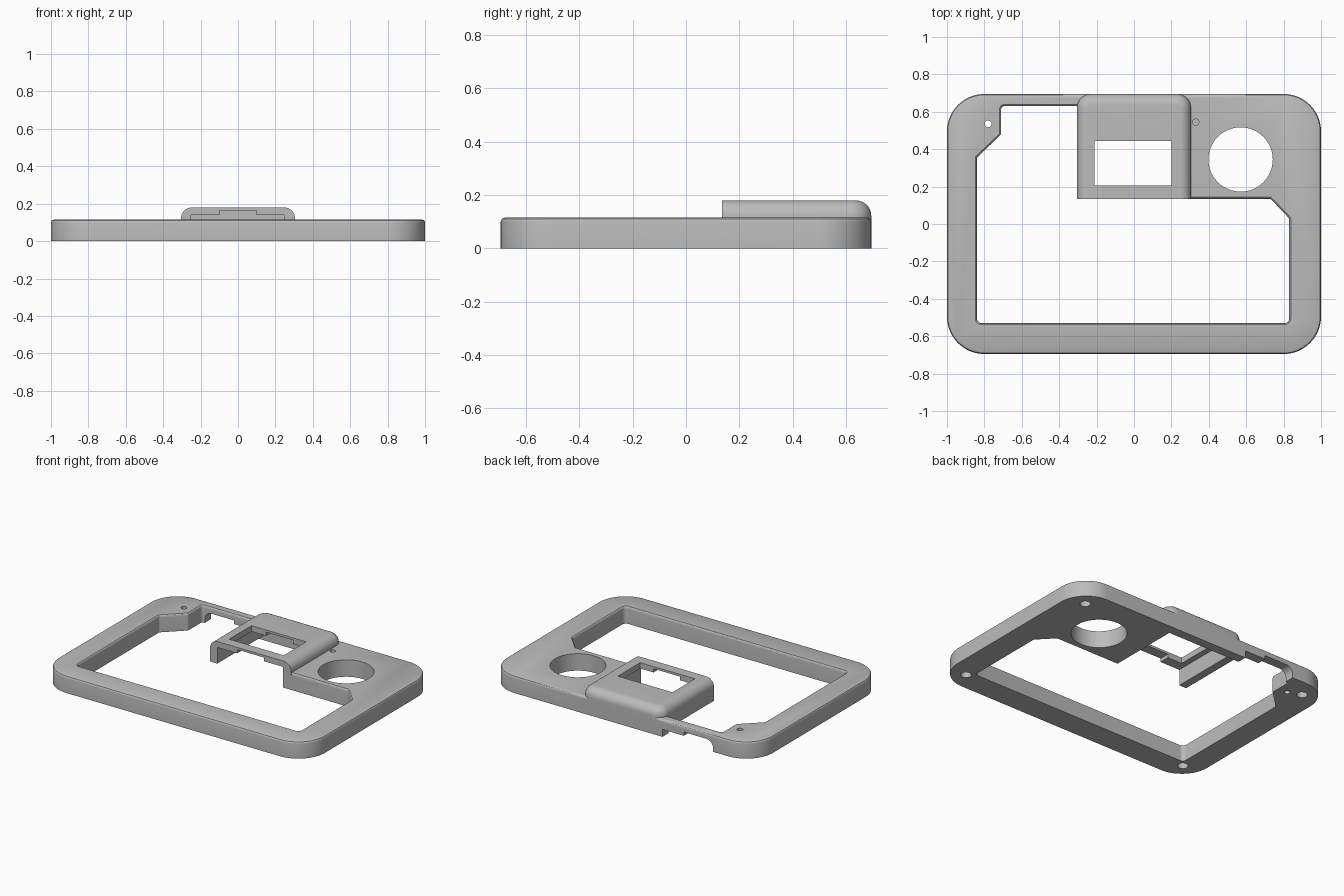
import bpy, bmesh, math
from mathutils import Vector, Matrix

cube = bpy.data.objects.get("Cube")
if cube:
    bpy.data.objects.remove(cube, do_unlink=True)

grey = bpy.data.materials.new("plain_grey")
grey.use_nodes = True
grey.diffuse_color = (0.5, 0.5, 0.5, 1)
grey.node_tree.nodes["Principled BSDF"].inputs["Base Color"].default_value = (0.5, 0.5, 0.5, 1)


def rounded(corners, steps=10):
    """Counter-clockwise outline from (x, y, radius) corners."""
    pts = []
    for i, (x, y, r) in enumerate(corners):
        p = Vector((x, y))
        if r == 0:
            pts.append(p)
            continue
        a = (Vector(corners[i - 1][:2]) - p).normalized()
        b = (Vector(corners[(i + 1) % len(corners)][:2]) - p).normalized()
        half = a.angle(b) / 2
        centre = p + (a + b).normalized() * r / math.sin(half)
        t = r / math.tan(half)
        start, end = p + a * t - centre, p + b * t - centre
        for k in range(steps + 1):
            pts.append(centre + start.lerp(end, k / steps).normalized() * r)
    return pts


def inset(pts, d):
    """Move an outline inwards by d with mitred corners."""
    out = []
    for i, p in enumerate(pts):
        e1 = (p - pts[i - 1]).normalized()
        e2 = (pts[(i + 1) % len(pts)] - p).normalized()
        n1, n2 = Vector((-e1.y, e1.x)), Vector((-e2.y, e2.x))
        out.append(p + (n1 + n2) * d / (1 + n1.dot(n2)))
    return out


def prism(name, pts, layers, matrix=None):
    """Solid through (height, inset) layers of one outline."""
    bm = bmesh.new()
    rings = [[bm.verts.new((q.x, q.y, z)) for q in inset(pts, d)] for z, d in layers]
    n = len(pts)
    for lo, hi in zip(rings, rings[1:]):
        for i in range(n):
            j = (i + 1) % n
            bm.faces.new((lo[i], lo[j], hi[j], hi[i]))
    bm.faces.new(rings[0][::-1])
    bm.faces.new(rings[-1])
    if matrix:
        bm.transform(matrix)
    bmesh.ops.recalc_face_normals(bm, faces=bm.faces)
    mesh = bpy.data.meshes.new(name)
    bm.to_mesh(mesh)
    bm.free()
    mesh.materials.append(grey)
    ob = bpy.data.objects.new(name, mesh)
    bpy.context.collection.objects.link(ob)
    return ob


def rect(x0, x1, y0, y1, r=0):
    return rounded([(x0, y0, r), (x1, y0, r), (x1, y1, r), (x0, y1, r)])


def box(x0, x1, y0, y1, z0, z1):
    return prism("cutter", rect(x0, x1, y0, y1), [(z0, 0), (z1, 0)])


def cylinder(x, y, r, z0, z1):
    pts = [Vector((x + r * math.cos(k * math.tau / 48), y + r * math.sin(k * math.tau / 48)))
           for k in range(48)]
    return prism("cutter", pts, [(z0, 0), (z1, 0)])


def combine(ob, other, operation="DIFFERENCE"):
    mod = ob.modifiers.new("combine", "BOOLEAN")
    mod.operation, mod.object, mod.solver = operation, other, "EXACT"
    bpy.context.view_layer.objects.active = ob
    bpy.ops.object.modifier_apply(modifier=mod.name)
    bpy.data.objects.remove(other, do_unlink=True)


TOP = 0.115
EDGE = [(TOP - 0.015, 0), (TOP - 0.010, 0.001), (TOP - 0.004, 0.005), (TOP, 0.014)]

# Frame plate with softened top rim
frame = prism("bezel_frame", rounded([(-1, -0.695, 0.2), (1, -0.695, 0.2),
                                      (1, 0.695, 0.2), (-1, 0.695, 0.2)], 16),
              [(0, 0)] + EDGE)

# Main opening, flared at the top
opening = rounded([(-0.84, -0.53, 0.025), (0.83, -0.53, 0.025), (0.83, 0.03, 0.01),
                   (0.73, 0.135, 0.01), (0.245, 0.135, 0), (0.245, 0.63, 0),
                   (-0.71, 0.63, 0.015), (-0.71, 0.48, 0.01), (-0.84, 0.355, 0.01)], 6)
combine(frame, prism("cutter", opening, [(-0.1, 0)] + [(z, -d * 0.6) for z, d in EDGE]
                     + [(0.3, -0.0084)]))

# Raised housing with rounded sides and back
R = 0.058
arc = [(0.18 - R + R * math.sin(a), R - R * math.cos(a))
       for a in [k * math.pi / 16 for k in range(9)]]
housing = prism("raised_housing",
                rounded([(-0.305, -0.1, 0), (0.305, -0.1, 0),
                         (0.305, 0.695, 0.075), (-0.305, 0.695, 0.075)]),
                [(0.03, 0)] + arc)
for dims in [(-1, 1, -0.5, 0.135, -1, 1),            # flat front
             (-0.25, 0.245, -0.2, 0.63, -0.1, 0.14),  # cavity
             (-0.1, 0.1, -0.2, 0.63, 0, 0.165),       # roof groove
             (-0.21, 0.2, 0.205, 0.445, 0, 0.3)]:     # window
    combine(housing, box(*dims))
combine(frame, housing, "UNION")

# Round opening, pin holes and corner screw sockets
combine(frame, cylinder(0.57, 0.345, 0.172, -0.1, 0.3))
combine(frame, cylinder(-0.78, 0.535, 0.018, -0.1, 0.3))
combine(frame, cylinder(0.33, 0.545, 0.017, 0.08, 0.3))
for sx in (-1, 1):
    for sy in (-1, 1):
        combine(frame, cylinder(sx * 0.87, sy * 0.57, 0.033, -0.1, 0.06))

# Stepped slot under the back rail
slot = rounded([(-0.69, -0.1, 0), (-0.31, -0.1, 0), (-0.31, 0.05, 0),
                (-0.47, 0.05, 0), (-0.47, 0.075, 0), (-0.69, 0.075, 0.05)])
combine(frame, prism("cutter", slot, [(-0.8, 0), (-0.6, 0)],
                     Matrix.Rotation(math.pi / 2, 4, "X")))

bpy.ops.object.select_all(action="DESELECT")
frame.select_set(True)
bpy.context.view_layer.objects.active = frame
bpy.ops.object.shade_smooth_by_angle(angle=math.radians(30))
